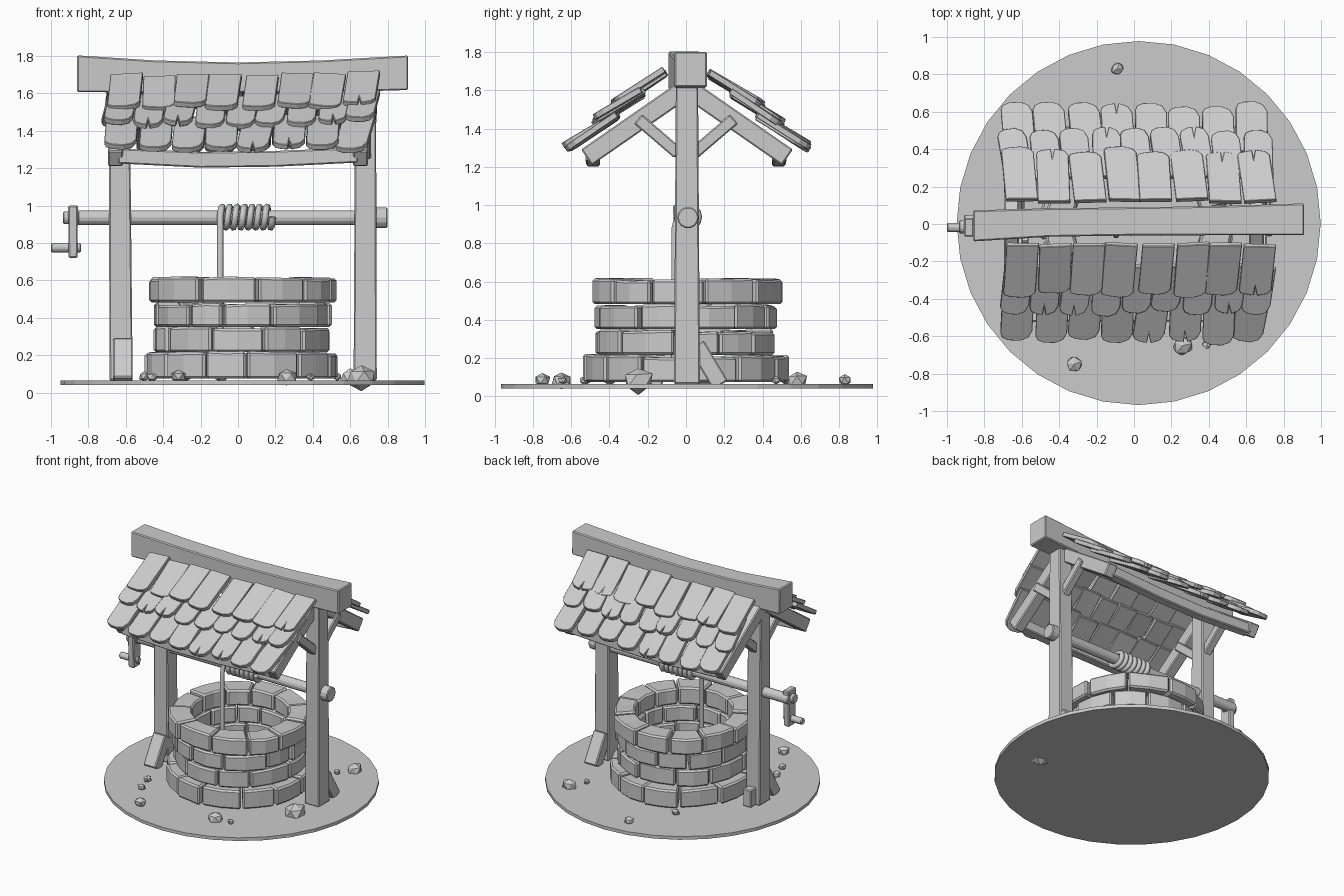
import bpy, bmesh, math, random
from mathutils import Vector, Matrix

random.seed(4)
cube = bpy.data.objects.get("Cube")
if cube:
    bpy.data.objects.remove(cube, do_unlink=True)

grey = bpy.data.materials.new("plain_grey")
grey.use_nodes = True
grey.diffuse_color = (0.6, 0.6, 0.6, 1)
grey.node_tree.nodes["Principled BSDF"].inputs["Base Color"].default_value = (0.6, 0.6, 0.6, 1)


def jit(a):
    return random.uniform(-a, a)


def finish(name, bm, bevel=0.0):
    bmesh.ops.recalc_face_normals(bm, faces=bm.faces)
    mesh = bpy.data.meshes.new(name)
    bm.to_mesh(mesh)
    bm.free()
    obj = bpy.data.objects.new(name, mesh)
    bpy.context.collection.objects.link(obj)
    mesh.materials.append(grey)
    if bevel:
        mod = obj.modifiers.new("soft_edges", 'BEVEL')
        mod.width = bevel
        mod.segments = 1
        mod.limit_method = 'ANGLE'
    return obj


def loft(bm, rings):
    """Skin a list of equal point rings and cap both ends."""
    rows = [[bm.verts.new(p) for p in ring] for ring in rings]
    n = len(rows[0])
    for a, b in zip(rows, rows[1:]):
        for i in range(n):
            bm.faces.new((a[i], a[(i + 1) % n], b[(i + 1) % n], b[i]))
    bm.faces.new(rows[0][::-1])
    bm.faces.new(rows[-1])


def beam(name, stations, side, bevel=0.007):
    """Timber through (centre, side half-width, other half-width) stations."""
    side = Vector(side)
    axis = (Vector(stations[-1][0]) - Vector(stations[0][0])).normalized()
    up = axis.cross(side).normalized()
    bm = bmesh.new()
    loft(bm, [[Vector(c) + side * w * su + up * h * sv
               for su, sv in ((-1, -1), (1, -1), (1, 1), (-1, 1))]
              for c, w, h in stations])
    return finish(name, bm, bevel)


def rod(name, x0, x1, y, z, r, sides=14, bevel=0.006):
    bm = bmesh.new()
    loft(bm, [[(x, y + r * math.cos(i * math.tau / sides), z + r * math.sin(i * math.tau / sides))
               for i in range(sides)] for x in (x0, x1)])
    return finish(name, bm, bevel)


# Ground disc
bm = bmesh.new()
bmesh.ops.create_cone(bm, cap_ends=True, segments=32, radius1=0.973, radius2=0.973, depth=0.025,
                      matrix=Matrix.Translation((0.025, 0.005, 0.053)))
finish("ground", bm)


# Stone rings of the well, bottom to top
def course(name, z0, z1, outer, inner, count, turn):
    bm = bmesh.new()
    cuts = [turn + (i + jit(0.17)) * math.tau / count for i in range(count)]
    cuts.append(cuts[0] + math.tau)
    for a0, a1 in zip(cuts, cuts[1:]):
        a0, a1 = a0 + 0.012, a1 - 0.012
        ro, top = outer + jit(0.012), z1 + jit(0.008)
        rings = []
        for k in range(3):
            a = a0 + (a1 - a0) * k / 2
            r, t = ro + jit(0.008), top + jit(0.004)
            ca, sa = math.cos(a), math.sin(a)
            rings.append([(0.02 + q * ca, q * sa, z)
                          for q, z in ((inner, z0), (r, z0), (r, t), (inner, t))])
        loft(bm, rings)
    finish(name, bm, 0.012)


course("stone_ring_1", 0.075, 0.213, 0.525, 0.36, 12, 0.1)
course("stone_ring_2", 0.217, 0.344, 0.47, 0.34, 11, 0.35)
course("stone_ring_3", 0.352, 0.476, 0.475, 0.34, 11, 0.0)
course("stone_ring_4", 0.483, 0.612, 0.5, 0.345, 11, 0.22)

# Posts, rafters, braces
for tag, x, lean in (("right", -0.625, -0.01), ("left", 0.68, 0.002)):
    beam(tag + "_post", [((x, 0.005, 0.065), 0.062, 0.068),
                         ((x + lean, 0.005, 1.63), 0.056, 0.058)], (1, 0, 0))
    xr = x - 0.03 if x < 0 else x - 0.025
    for end, s in (("front", -1), ("back", 1)):
        beam(f"{tag}_{end}_rafter", [((xr, 0.005 + s * 0.02, 1.6), 0.04, 0.05),
                                     ((xr, 0.005 + s * 0.525, 1.25), 0.04, 0.05)], (1, 0, 0))
        beam(f"{tag}_{end}_brace", [((x, s * 0.04, 1.27), 0.03, 0.032),
                                    ((x, s * 0.25, 1.45), 0.03, 0.032)], (1, 0, 0))

# Foot struts and a stub block
for name, x, s in (("right_foot_strut", -0.615, -1), ("left_foot_strut", 0.68, 1)):
    beam(name, [((x, s * 0.18, 0.06), 0.052, 0.045), ((x, s * 0.055, 0.27), 0.052, 0.045)], (1, 0, 0))
beam("stub_block", [((-0.62, 0.1, 0.065), 0.035, 0.035), ((-0.62, 0.1, 0.2), 0.035, 0.035)], (1, 0, 0))

# Sagging ridge beam
beam("ridge_beam", [((-0.86, -0.01, 1.705), 0.083, 0.098), ((-0.45, 0.008, 1.69), 0.076, 0.086),
                    ((0.0, 0.014, 1.685), 0.075, 0.08), ((0.45, 0.018, 1.69), 0.078, 0.086),
                    ((0.91, 0.025, 1.71), 0.085, 0.092)], (0, 1, 0))

# Eave beams
for end, s in (("front", -1), ("back", 1)):
    beam(end + "_eave_beam", [((-0.64, s * 0.49, 1.265), 0.035, 0.04),
                              ((-0.2, s * 0.485, 1.245), 0.035, 0.042),
                              ((0.2, s * 0.485, 1.25), 0.035, 0.042),
                              ((0.64, s * 0.49, 1.27), 0.035, 0.04)], (0, 1, 0))


# Shingles: rounded tongues laid in three overlapping rows per side
def shingle(bm, x, width, length, round_y, spot, slope, s):
    w = width / 2 - 0.004
    skew = 0.02 + jit(0.012)
    outline = [(-w + skew, 0), (w + skew, 0), (w, -length + round_y), (w * 0.72, -length + 0.3 * round_y),
               (w * 0.2, -length)]
    if random.random() < 0.25:
        outline += [(0.01, -length), (0, -length + 0.055), (-0.008, -length)]
    outline += [(-w * 0.5, -length + 0.005), (-w * 0.88, -length + 0.35 * round_y), (-w, -length + 0.8 * round_y)]
    tilt = Matrix.Rotation(slope, 4, 'X') @ Matrix.Rotation(jit(0.06), 4, 'Y') @ Matrix.Rotation(jit(0.05), 4, 'Z')
    rings = []
    for h in (0, 0.032):
        ring = []
        for px, py in outline:
            p = tilt @ Vector((px, py, h)) + Vector((x, spot[0], spot[1]))
            ring.append((p.x, p.y * -s + 0.008, p.z))
        rings.append(ring)
    loft(bm, rings)


rows = (("lower", (-0.36, 1.47), 0.31, 8, -0.72, 0.71, 0.06),
        ("middle", (-0.225, 1.585), 0.3, 9, -0.72, 0.74, 0.06),
        ("upper", (-0.105, 1.69), 0.315, 8, -0.71, 0.74, 0.035))
for end, s in (("front", -1), ("back", 1)):
    for label, spot, length, count, x0, x1, rnd in rows:
        bm = bmesh.new()
        step = (x1 - x0) / count
        for i in range(count):
            x = x0 + (i + 0.5) * step
            sag = 0.018 * (1 - (x / 0.75) ** 2)
            shingle(bm, x, step, length + jit(0.015), rnd, (spot[0] + jit(0.008), spot[1] - sag + jit(0.01)),
                    math.radians(32 + jit(2)), -s if s > 0 else 1)
        if s > 0:
            bmesh.ops.scale(bm, vec=(1, 1, 1), verts=bm.verts)
        finish(f"{end}_{label}_shingles", bm, 0.003)

# Windlass and crank
rod("axle", -0.91, 0.76, 0.01, 0.935, 0.039)
rod("axle_end", 0.735, 0.8, 0.01, 0.935, 0.056)
rod("axle_tip", -0.935, -0.85, -0.015, 0.935, 0.035)
beam("crank_arm", [((-0.882, -0.018, 0.72), 0.024, 0.042), ((-0.882, -0.018, 1.0), 0.026, 0.05)], (1, 0, 0))
rod("crank_handle", -1.0, -0.84, -0.018, 0.775, 0.026, 10)

# Rope wound on the axle and hanging into the well
curve = bpy.data.curves.new("rope", 'CURVE')
curve.dimensions = '3D'
curve.bevel_depth = 0.018
curve.bevel_resolution = 1
curve.use_fill_caps = True
turns, per = 7, 14
path = [(-0.095, -0.06, 0.1), (-0.095, -0.06, 0.88)]
for i in range(turns * per + 1):
    a = math.pi - i * math.tau / per
    path.append((-0.095 + 0.28 * i / (turns * per), 0.01 + 0.056 * math.cos(a), 0.938 + 0.056 * math.sin(a)))
spline = curve.splines.new('POLY')
spline.points.add(len(path) - 1)
for pt, co in zip(spline.points, path):
    pt.co = (*co, 1)
rope = bpy.data.objects.new("rope", curve)
bpy.context.collection.objects.link(rope)
curve.materials.append(grey)

# Scattered pebbles
pebbles = ((-0.09, 0.83, 0.035), (-0.32, -0.75, 0.042), (0.26, -0.65, 0.055), (0.39, -0.645, 0.025),
           (0.66, -0.25, 0.085), (0.6, 0.58, 0.055), (0.53, 0.47, 0.025), (-0.28, 0.53, 0.03),
           (-0.5, -0.4, 0.032), (-0.46, -0.53, 0.03))
for n, (x, y, r) in enumerate(pebbles, 1):
    bm = bmesh.new()
    bmesh.ops.create_icosphere(bm, subdivisions=1, radius=r)
    for v in bm.verts:
        v.co *= 1 + jit(0.15)
        v.co.z *= 0.85
    bmesh.ops.rotate(bm, matrix=Matrix.Rotation(jit(3), 3, 'Z'), verts=bm.verts)
    bmesh.ops.translate(bm, vec=(x, y, 0.085), verts=bm.verts)
    finish(f"pebble_{n}", bm)
